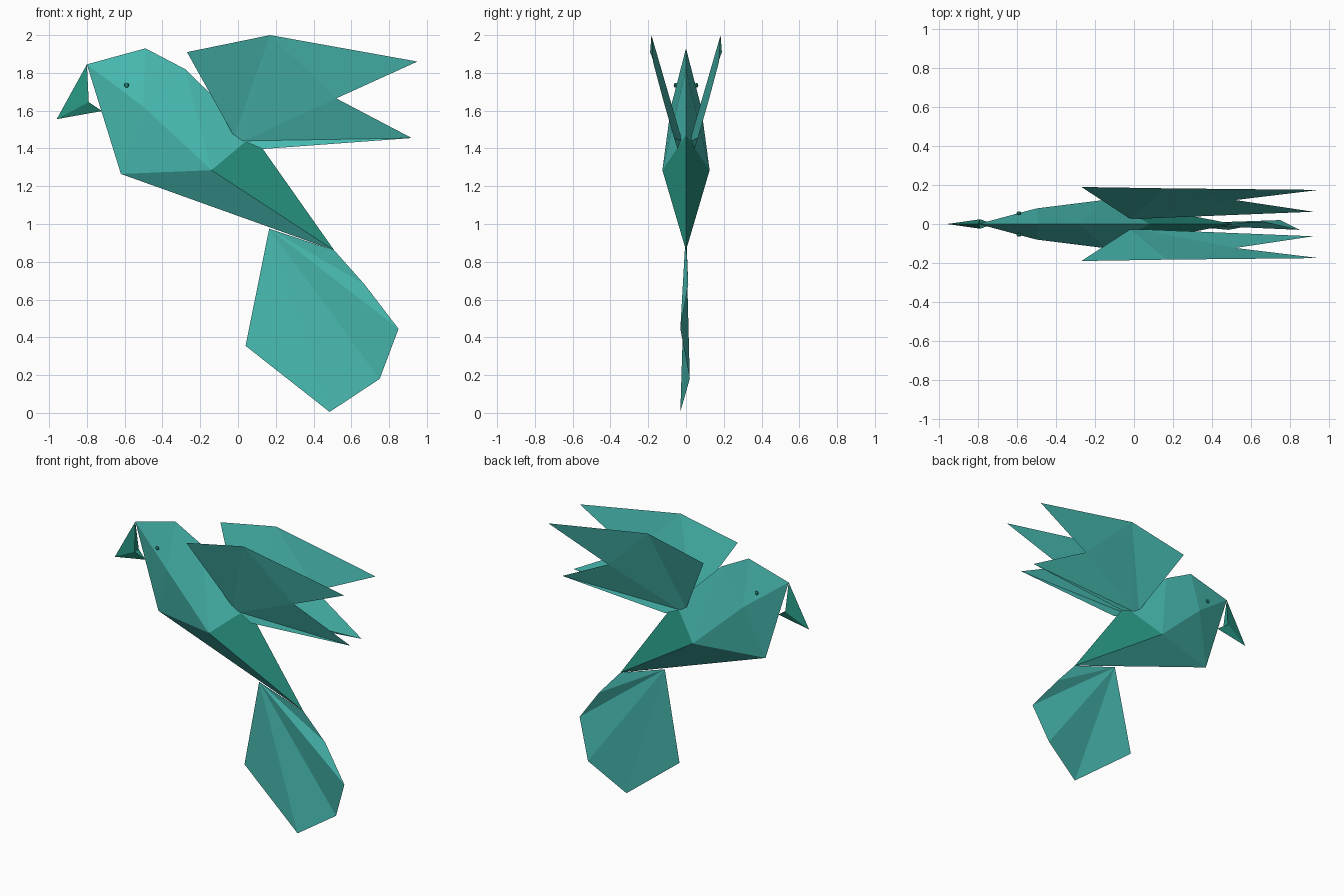
import bpy
import bmesh
from mathutils import Vector

cube = bpy.data.objects.get("Cube")
if cube:
    bpy.data.objects.remove(cube, do_unlink=True)


def make_material(name, rgb):
    mat = bpy.data.materials.new(name)
    mat.use_nodes = True
    colour = (*rgb, 1.0)
    mat.diffuse_color = colour
    bsdf = mat.node_tree.nodes["Principled BSDF"]
    bsdf.inputs["Base Color"].default_value = colour
    bsdf.inputs["Roughness"].default_value = 0.8
    return mat


light_teal = make_material("light_teal", (0.065, 0.50, 0.445))
dark_teal = make_material("dark_teal", (0.02, 0.29, 0.215))


def folded_part(name, points, faces, mat, sides=(1,)):
    """Flat panels between named points, repeated for each sign of y."""
    bm = bmesh.new()
    for side in sides:
        verts = {k: bm.verts.new((x, y * side, z)) for k, (x, y, z) in points.items()}
        for face in faces.split():
            bm.faces.new([verts[k] for k in face])
    bmesh.ops.remove_doubles(bm, verts=bm.verts, dist=0.0005)
    bmesh.ops.triangulate(bm, faces=[f for f in bm.faces if len(f.verts) > 3])
    bmesh.ops.recalc_face_normals(bm, faces=bm.faces)
    mesh = bpy.data.meshes.new(name)
    bm.to_mesh(mesh)
    bm.free()
    mesh.materials.append(mat)
    obj = bpy.data.objects.new(name, mesh)
    bpy.context.collection.objects.link(obj)
    return obj


both = (1, -1)

# Body: a ridge line, a cheek point and the widest flank point
body = {
    "A": (-0.80, 0, 1.845),    # forehead
    "B": (-0.49, 0, 1.93),     # crown
    "C": (-0.28, 0, 1.82),     # nape
    "T": (0.08, 0, 1.47),      # back
    "G": (-0.62, 0, 1.265),    # breast
    "F": (0.51, 0, 0.86),      # rump tip
    "P": (-0.50, 0.08, 1.62),  # cheek
    "H": (-0.14, 0.125, 1.285),  # flank
}
folded_part("body", body, "AGP GHP APB BPC CPH CHT GFH", light_teal, both)

# Rump: the darker kite closing the back of the body
rump = {k: body[k] for k in "THF"}
folded_part("rump", rump, "THF", dark_teal, both)

# Beak: hooked wedge hanging from the forehead
beak = {
    "A": body["A"],
    "K": (-0.96, 0, 1.555),
    "Q": (-0.79, 0.024, 1.645),
    "M": (-0.79, 0, 1.645),
    "R": (-0.72, 0, 1.598),
}
folded_part("beak", beak, "AKQ KRQ AQM QRM", dark_teal, both)

# Wings: raised sheets with two points and a small lip folded out at the root
wing = {
    "W": (0.03, 0.027, 1.44),
    "S": (-0.02, 0.027, 1.462),
    "U": (-0.27, 0.19, 1.91),
    "V": (0.17, 0.183, 2.0),
    "X": (0.95, 0.175, 1.86),
    "Y": (0.52, 0.123, 1.665),
    "Z": (0.92, 0.063, 1.455),
    "L": (0.13, 0.045, 1.397),
}
for name, side in (("front_wing", -1), ("rear_wing", 1)):
    folded_part(name, wing, "SUV SVW VXY VYW WYZ WZL", light_teal, (side,))

# Tail: pleated fan spreading from the underside of the rump
tail = {
    "J": (0.165, 0, 0.975),
    "K": (0.04, 0.015, 0.355),
    "L": (0.485, -0.03, 0.005),
    "M": (0.75, 0.02, 0.18),
    "N": (0.85, -0.03, 0.445),
    "O": (0.67, 0.012, 0.68),
    "F": body["F"],
}
folded_part("tail", tail, "JKL JLM JMN JNO JOF", light_teal)

# Eyes: tiny flattened beads on the cheeks
for name, side in (("front_eye", -1), ("rear_eye", 1)):
    bm = bmesh.new()
    bmesh.ops.create_uvsphere(bm, u_segments=8, v_segments=6, radius=0.013)
    bmesh.ops.scale(bm, vec=Vector((1, 0.7, 1)), verts=bm.verts)
    bmesh.ops.translate(bm, vec=Vector((-0.59, 0.056 * side, 1.735)), verts=bm.verts)
    mesh = bpy.data.meshes.new(name)
    bm.to_mesh(mesh)
    bm.free()
    mesh.materials.append(dark_teal)
    bpy.context.collection.objects.link(bpy.data.objects.new(name, mesh))
